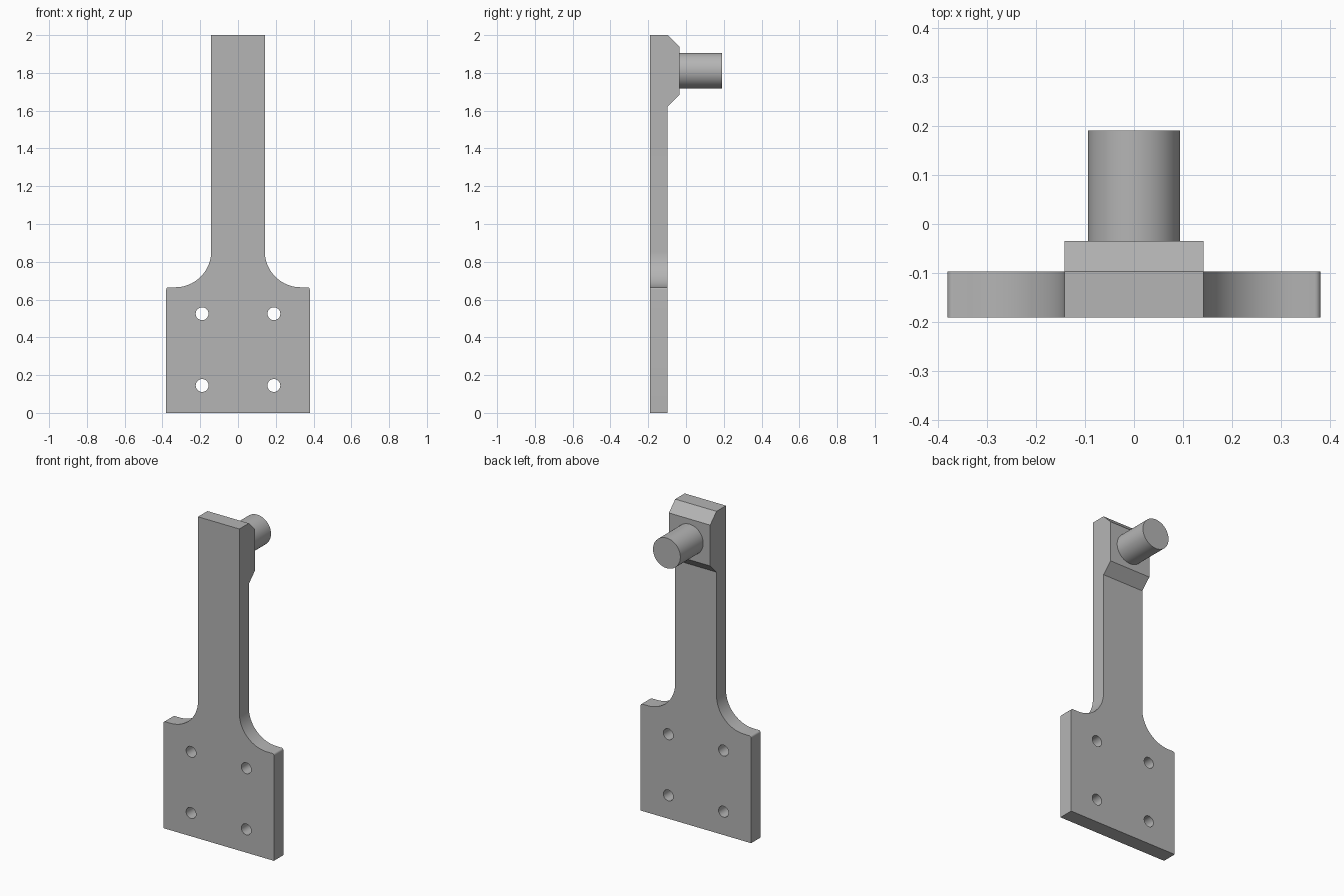
import bpy, bmesh
from math import sin, cos, pi, radians
from mathutils import Matrix, Vector

cube = bpy.data.objects.get("Cube")
if cube:
    bpy.data.objects.remove(cube)

FRONT, BACK, PAD_BACK, PEG_END = -0.19, -0.097, -0.035, 0.19
HALF_NECK, HALF_BASE, SHOULDER = 0.142, 0.38, 0.665
FILLET, CORNER = 0.19, 0.012

grey = bpy.data.materials.new("plain_grey")
grey.use_nodes = True
colour = (0.46, 0.46, 0.46, 1)
grey.diffuse_color = colour
grey.node_tree.nodes["Principled BSDF"].inputs["Base Color"].default_value = colour


def make_object(name, bm):
    bmesh.ops.recalc_face_normals(bm, faces=bm.faces)
    mesh = bpy.data.meshes.new(name)
    bm.to_mesh(mesh)
    bm.free()
    mesh.materials.append(grey)
    obj = bpy.data.objects.new(name, mesh)
    bpy.context.collection.objects.link(obj)
    return obj


def extrude(name, points, offset):
    bm = bmesh.new()
    face = bm.faces.new([bm.verts.new(p) for p in points])
    new = bmesh.ops.extrude_face_region(bm, geom=[face])["geom"]
    verts = [v for v in new if isinstance(v, bmesh.types.BMVert)]
    bmesh.ops.translate(bm, verts=verts, vec=Vector(offset))
    return make_object(name, bm)


def add_cylinder(bm, x, z, radius, y0, y1, sides):
    place = Matrix.Translation((x, (y0 + y1) / 2, z)) @ Matrix.Rotation(pi / 2, 4, "X")
    bmesh.ops.create_cone(bm, cap_ends=True, segments=sides, radius1=radius,
                          radius2=radius, depth=y1 - y0, matrix=place)


def arc(cx, cz, radius, start, end, steps):
    angles = [radians(start + (end - start) * i / steps) for i in range(steps + 1)]
    return [(cx + radius * cos(a), cz + radius * sin(a)) for a in angles]


def smooth(obj):
    bpy.ops.object.select_all(action="DESELECT")
    obj.select_set(True)
    bpy.context.view_layer.objects.active = obj
    bpy.ops.object.shade_smooth_by_angle(angle=radians(30))


# Mounting plate: wide base, concave shoulders and tall neck
side = [(HALF_BASE, 0)]
side += arc(HALF_BASE - CORNER, SHOULDER - CORNER, CORNER, 0, 90, 5)
side += arc(HALF_NECK + FILLET, SHOULDER + FILLET, FILLET, 270, 180, 20)
side += [(HALF_NECK, 2)]
outline = side + [(-x, z) for x, z in reversed(side)]
plate = extrude("mounting_plate", [(x, FRONT, z) for x, z in outline],
                (0, BACK - FRONT, 0))

# Four screw holes
bm = bmesh.new()
for x in (-0.19, 0.19):
    for z in (0.145, 0.525):
        add_cylinder(bm, x, z, 0.034, FRONT - 0.1, BACK + 0.1, 32)
cutter = make_object("hole_cutter", bm)
cutter.hide_render = True
cutter.hide_set(True)
cut = plate.modifiers.new("screw_holes", "BOOLEAN")
cut.operation = "DIFFERENCE"
cut.solver = "EXACT"
cut.object = cutter
bpy.context.view_layer.objects.active = plate
plate.select_set(True)
bpy.ops.object.modifier_apply(modifier=cut.name)
bpy.data.objects.remove(cutter)
smooth(plate)

# Raised pad with sloped top and bottom
profile = [(BACK, 1.622), (PAD_BACK, 1.684), (PAD_BACK, 1.938), (BACK, 2)]
extrude("raised_pad", [(-HALF_NECK, y, z) for y, z in profile], (2 * HALF_NECK, 0, 0))

# Round peg
bm = bmesh.new()
add_cylinder(bm, 0, 1.812, 0.094, PAD_BACK, PEG_END, 64)
smooth(make_object("round_peg", bm))
